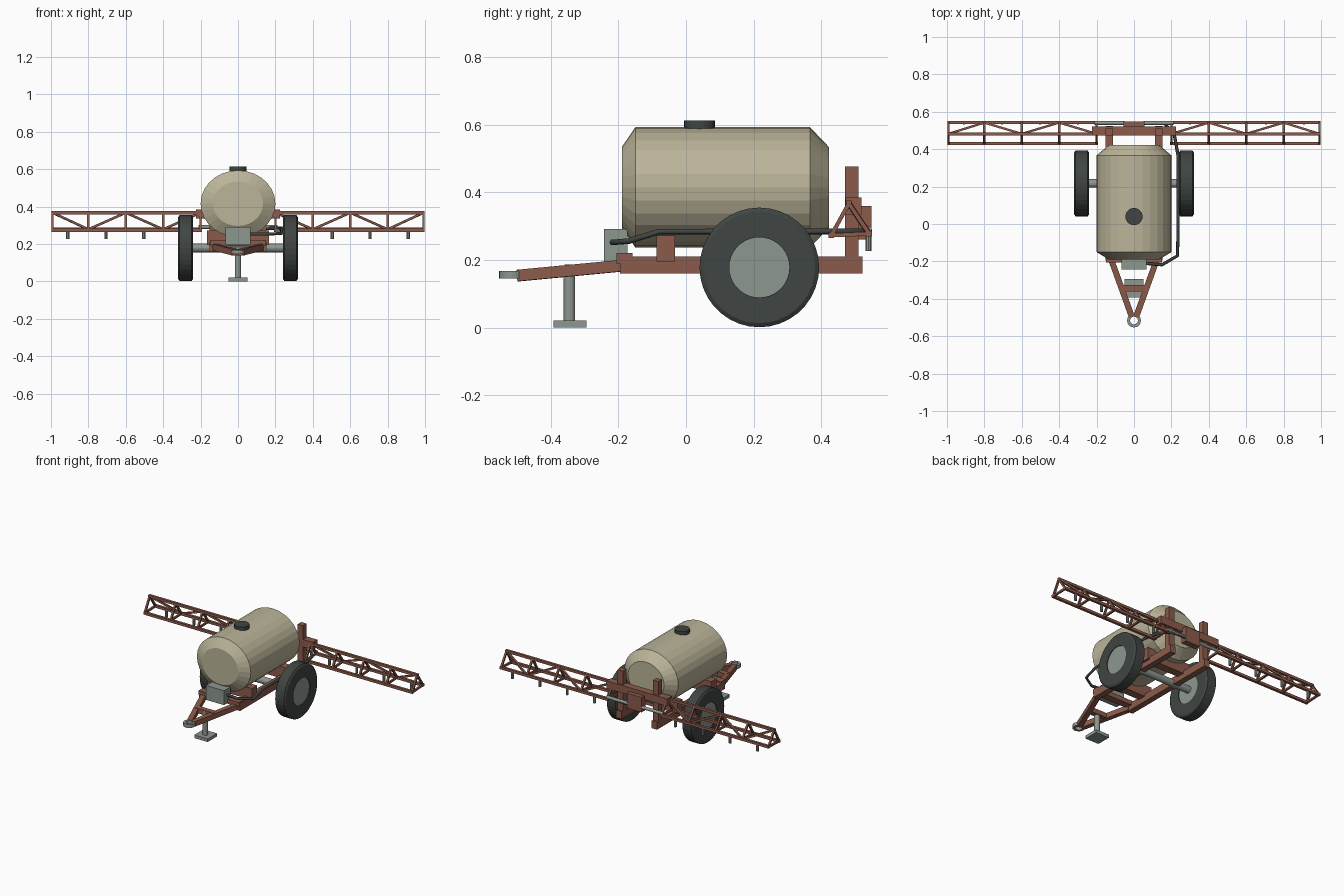
import bpy, bmesh, math
from mathutils import Vector, Matrix

if "Cube" in bpy.data.objects:
    bpy.data.objects.remove(bpy.data.objects["Cube"])


def material(name, rgb):
    m = bpy.data.materials.new(name)
    m.diffuse_color = (*rgb, 1)
    m.use_nodes = True
    m.node_tree.nodes["Principled BSDF"].inputs["Base Color"].default_value = m.diffuse_color
    return m


RED = material("red_brown_paint", (0.26, 0.105, 0.07))
CREAM = material("cream_plastic", (0.50, 0.46, 0.32))
BLACK = material("dark_rubber", (0.05, 0.06, 0.055))
GREY = material("grey_metal", (0.27, 0.31, 0.28))


def finish(name, bm, mat):
    bmesh.ops.recalc_face_normals(bm, faces=bm.faces)
    me = bpy.data.meshes.new(name)
    bm.to_mesh(me)
    bm.free()
    me.materials.append(mat)
    ob = bpy.data.objects.new(name, me)
    bpy.context.collection.objects.link(ob)
    return ob


def add_box(bm, lo, hi):
    lo, hi = Vector(lo), Vector(hi)
    size = hi - lo
    bmesh.ops.create_cube(bm, size=1, matrix=Matrix.Translation((lo + hi) / 2) @ Matrix.Diagonal((*size, 1)))


def box(name, lo, hi, mat):
    bm = bmesh.new()
    add_box(bm, lo, hi)
    return finish(name, bm, mat)


def add_beam(bm, a, b, w, h):
    # square bar between two points
    a, b = Vector(a), Vector(b)
    d = (b - a).normalized()
    up = Vector((0, 0, 1)) if abs(d.z) < 0.99 else Vector((0, 1, 0))
    side = d.cross(up).normalized()
    up = side.cross(d)
    rot = Matrix((side, d, up)).transposed().to_4x4()
    bmesh.ops.create_cube(bm, size=1, matrix=Matrix.Translation((a + b) / 2) @ rot
                          @ Matrix.Diagonal((w, (b - a).length, h, 1)))


def add_rod(bm, a, b, r, n=12):
    a, b = Vector(a), Vector(b)
    rot = (b - a).to_track_quat('Z', 'Y').to_matrix().to_4x4()
    bmesh.ops.create_cone(bm, cap_ends=True, segments=n, radius1=r, radius2=r,
                          depth=(b - a).length, matrix=Matrix.Translation((a + b) / 2) @ rot)


def rod(name, a, b, r, mat, n=12):
    bm = bmesh.new()
    add_rod(bm, a, b, r, n)
    return finish(name, bm, mat)


def lathe(name, profile, n, matrix, mat, closed=False):
    # profile of (height, radius) turned about local z
    bm = bmesh.new()
    rings = [[bm.verts.new(matrix @ Vector((r * math.cos(2 * math.pi * i / n),
                                            r * math.sin(2 * math.pi * i / n), h)))
              for i in range(n)] for h, r in profile]
    pairs = list(zip(rings, rings[1:]))
    if closed:
        pairs.append((rings[-1], rings[0]))
    else:
        bm.faces.new(rings[0])
        bm.faces.new(rings[-1])
    for p, q in pairs:
        for i in range(n):
            bm.faces.new((p[i], p[(i + 1) % n], q[(i + 1) % n], q[i]))
    return finish(name, bm, mat)


# tank: elliptical barrel with tapered ends, lid on top
to_y = Matrix.Rotation(-math.pi / 2, 4, 'X')
squash = Matrix.Diagonal((0.2, 0.178, 1, 1))
lathe("tank", [(-0.19, 0.67), (-0.15, 1), (0.367, 1), (0.423, 0.67)], 28,
      Matrix.Translation((0, 0, 0.415)) @ to_y @ squash, CREAM)
rod("tank_lid", (0, 0.04, 0.585), (0, 0.04, 0.613), 0.046, BLACK, 20)

# chassis rails, cross members and tank saddles
for s, side in ((-1, "left"), (1, "right")):
    box("rail_" + side, (s * 0.132 - 0.02, -0.195, 0.16), (s * 0.132 + 0.02, 0.523, 0.21), RED)
    box("upright_" + side, (s * 0.132 - 0.02, 0.471, 0.16), (s * 0.132 + 0.02, 0.51, 0.477), RED)
box("front_cross_member", (-0.15, -0.205, 0.19), (0.15, -0.158, 0.22), RED)
for y, name in ((-0.06, "front_saddle"), (0.30, "rear_saddle")):
    box(name, (-0.165, y - 0.027, 0.195), (0.165, y + 0.027, 0.273), RED)

# drawbar with brace, hitch eye and parking jack
bm = bmesh.new()
for s in (-1, 1):
    add_beam(bm, (s * 0.122, -0.19, 0.183), (s * 0.012, -0.495, 0.154), 0.032, 0.034)
add_box(bm, (-0.07, -0.36, 0.155), (0.07, -0.325, 0.187))
finish("drawbar", bm, RED)
lathe("hitch_eye", [(0.145, 0.021), (0.145, 0.037), (0.168, 0.037), (0.168, 0.021)], 20,
      Matrix.Translation((0, -0.516, 0)), GREY, closed=True)
rod("jack_post", (0, -0.345, 0.015), (0, -0.345, 0.18), 0.017, GREY)
box("jack_foot", (-0.05, -0.392, 0), (0.05, -0.294, 0.021), GREY)

# pump box
box("pump", (-0.067, -0.243, 0.195), (0.067, -0.173, 0.291), GREY)

# axle and wheels
AY, AZ = 0.217, 0.178
rod("axle", (-0.26, AY, AZ), (0.26, AY, AZ), 0.023, GREY, 16)
to_x = Matrix.Rotation(math.pi / 2, 4, 'Y')
for s, side in ((-1, "left"), (1, "right")):
    lathe("tyre_" + side, [(-0.04, 0.089), (-0.04, 0.165), (-0.032, 0.177), (0.032, 0.177),
                           (0.04, 0.165), (0.04, 0.089)], 36,
          Matrix.Translation((s * 0.28, AY, AZ)) @ to_x, BLACK, closed=True)
    rod("wheel_hub_" + side, (s * 0.245, AY, AZ), (s * 0.315, AY, AZ), 0.09, GREY, 28)

# boom carrier
box("boom_carrier_beam", (-0.225, 0.472, 0.335), (0.225, 0.52, 0.385), RED)
box("boom_centre_block", (-0.055, 0.508, 0.26), (0.055, 0.549, 0.36), RED)

# triangular truss booms with spray nozzles and fold cylinders
TOP, FRONT, BACK = (0.482, 0.367), (0.43, 0.273), (0.542, 0.278)
for s, side in ((-1, "left"), (1, "right")):
    bm = bmesh.new()
    for y, z in (TOP, FRONT, BACK):
        add_beam(bm, (s * 0.193, y, z), (s * 0.998, y, z), 0.017, 0.017)
    for i in range(5):
        x = s * min(0.2 + 0.2 * i, 0.992)
        for p, q in ((TOP, FRONT), (TOP, BACK), (FRONT, BACK)):
            add_beam(bm, (x, *p), (x, *q), 0.012, 0.012)
        if i < 4:
            x2 = s * min(0.4 + 0.2 * i, 0.992)
            for base in (FRONT, BACK):
                p, q = (base, TOP) if i % 2 else (TOP, base)
                if base == FRONT:
                    continue
                add_beam(bm, (x, *p), (x2, *q), 0.012, 0.012)
    finish("boom_" + side, bm, RED)
    bm = bmesh.new()
    for x in (0.3, 0.503, 0.706, 0.91):
        add_rod(bm, (s * x, 0.54, 0.226), (s * x, 0.54, 0.276), 0.009, 8)
    finish("nozzles_" + side, bm, GREY)
    rod("fold_cylinder_" + side, (s * 0.05, 0.54, 0.29), (s * 0.21, 0.54, 0.29), 0.01, GREY)

# supply hose from the pump along the side to the boom
cu = bpy.data.curves.new("supply_hose", 'CURVE')
cu.dimensions = '3D'
cu.bevel_depth = 0.009
cu.bevel_resolution = 1
cu.use_fill_caps = True
path = [(0.06, -0.21, 0.252), (0.15, -0.218, 0.252), (0.232, -0.17, 0.256), (0.235, -0.08, 0.284),
        (0.235, 0.37, 0.284), (0.215, 0.48, 0.284), (0.16, 0.54, 0.284), (0.05, 0.542, 0.286)]
sp = cu.splines.new('POLY')
sp.points.add(len(path) - 1)
for pt, co in zip(sp.points, path):
    pt.co = (*co, 1)
cu.materials.append(BLACK)
bpy.context.collection.objects.link(bpy.data.objects.new("supply_hose", cu))
